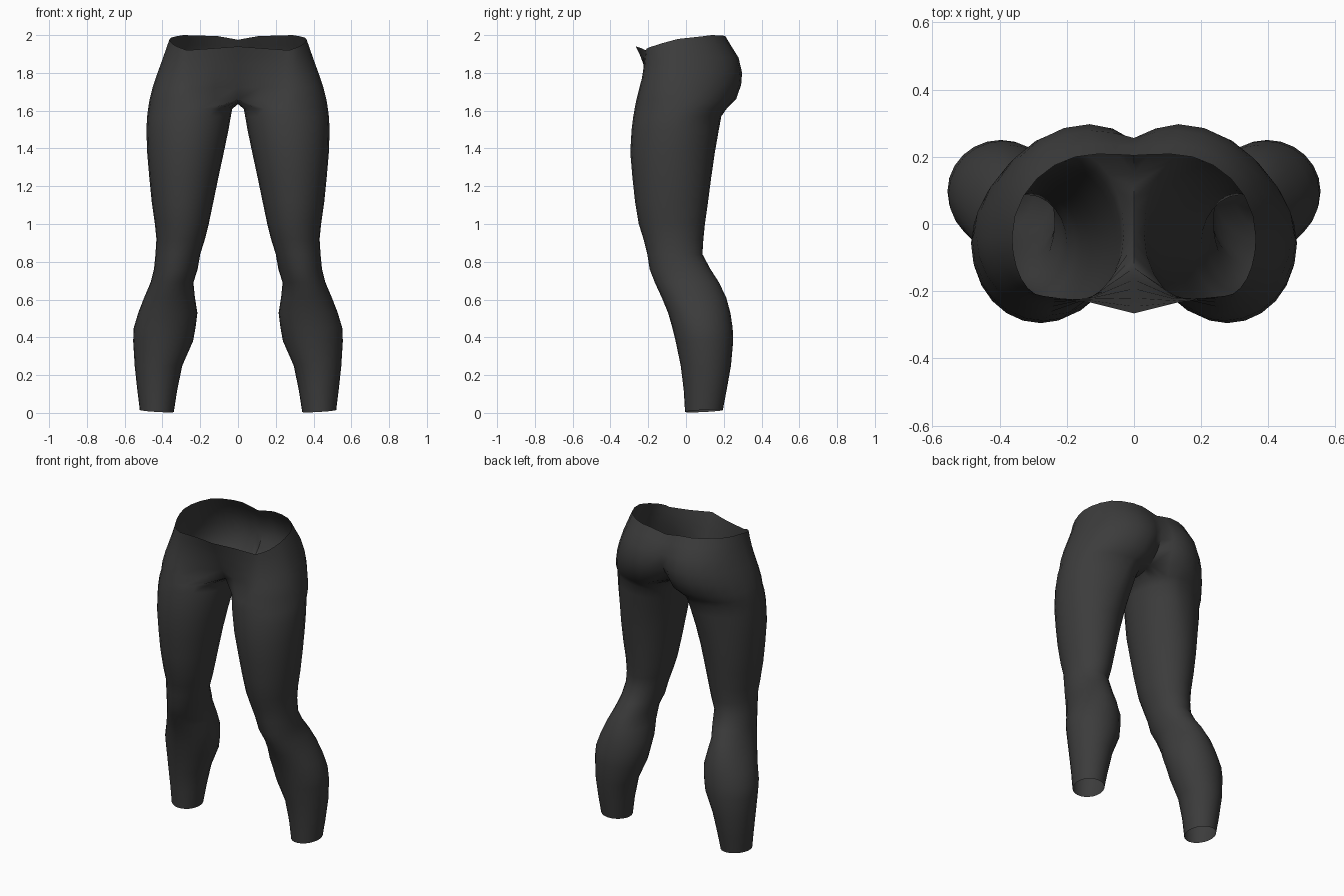
import bpy, bmesh, math

if "Cube" in bpy.data.objects:
    bpy.data.objects.remove(bpy.data.objects["Cube"])

N = 24          # points around a leg; 0..16 also run round the half pelvis
HALF = 16       # last pelvis point (back centre); 17..23 lie on the crotch seam

# z, inner x, outer x, front y, back y
LEG = [
    (0.01, .340, .520, -.005, .195), (0.12, .322, .533, -.012, .215),
    (0.25, .295, .547, -.028, .238), (0.38, .238, .555, -.055, .250),
    (0.45, .225, .552, -.072, .247), (0.53, .215, .528, -.095, .235),
    (0.61, .228, .497, -.128, .213), (0.69, .236, .463, -.165, .175),
    (0.76, .214, .445, -.192, .130), (0.84, .200, .437, -.205, .087),
    (0.92, .175, .432, -.225, .092), (1.00, .155, .440, -.250, .100),
    (1.12, .130, .457, -.270, .117), (1.25, .103, .470, -.284, .134),
    (1.38, .075, .481, -.295, .153), (1.50, .050, .485, -.288, .174),
    (1.57, .038, .481, -.279, .187), (1.61, .030, .476, -.272, .215),
]
# t, outer x, front x, back x, front y, back y, front centre y, back centre y
PELVIS = [
    (0.00, .468, .25, .150, -.262, .265, -.130, .150),
    (0.23, .449, .25, .135, -.247, .292, -.165, .215),
    (0.42, .428, .25, .132, -.234, .297, -.192, .248),
    (0.66, .400, .25, .130, -.224, .278, -.220, .256),
    (0.85, .379, .26, .120, -.218, .238, -.245, .230),
    (1.00, .362, .27, .110, -.214, .208, -.266, .204),
]
# waist hem height by point index
HEM = [(0, 1.94), (2, 1.92), (5, 1.945), (8, 1.98), (11, 2.0), (14, 1.995), (16, 1.975)]


def lerp(table, v):
    for (a, p), (b, q) in zip(table, table[1:]):
        if v <= b:
            return p + (q - p) * max(0, v - a) / (b - a)
    return table[-1][1]


def loop_point(i, xi, xo, xf, xb, yf, yb, cy):
    """Rounded section whose front and back peaks may sit at different x."""
    a = math.radians(60 + 15 * i)          # 90 = front, 180 = outer, 270 = back
    s, c = math.sin(a), -math.cos(a)
    peak_x, peak_y = (xf, yf) if s > 0 else (xb, yb)
    side = xo if c > 0 else xi
    return peak_x + (side - peak_x) * abs(c), cy + (peak_y - cy) * abs(s)


def leg_ring(z, xi, xo, yf, yb):
    mid, cy = (xi + xo) / 2, (yf + yb) / 2
    xb = mid - lerp([(0, 0), (1.3, 0), (1.61, .07)], z)
    ring = []
    for i in range(N):
        x, y = loop_point(i, xi, xo, mid, xb, yf, yb, cy)
        tilt = .06 * (x - mid) + .05 * (y - cy) if z < .05 else 0
        ring.append((x, y, max(0, z + tilt)))
    return ring


def pelvis_ring(t, xo, xf, xb, yf, yb, yfc, ybc):
    ring = []
    for i in range(HALF + 1):
        x, y = loop_point(i, 0, xo, xf, xb, yf, yb, -.04)
        if i < 2:                          # front peak to belly centre
            k = math.sin(math.radians(15 * (2 - i))) * 2
            x, y = xf * (1 - k), yf + (yfc - yf) * k ** 1.5
        elif i > 14:                       # buttock peak to cleft
            k = math.sin(math.radians(15 * (i - 14))) * 2
            x, y = xb * (1 - k), yb + (ybc - yb) * k ** 2
        base = 1.66
        ring.append((x, y, base + (lerp(HEM, i) - base) * t))
    return ring


bm = bmesh.new()


def build_side(sign):
    def add(ring):
        return [bm.verts.new((sign * x, y, z)) for x, y, z in ring]

    def bridge(a, b, count, closed):
        for i in range(count if closed else count - 1):
            j = (i + 1) % count
            f = [a[i], a[j], b[j], b[i]]
            bm.faces.new(f if sign > 0 else f[::-1])

    legs = [add(leg_ring(*row)) for row in LEG]
    rows = [pelvis_ring(*row) for row in PELVIS]
    # crotch seam along the centre, back to front
    front, back = rows[0][0][1], rows[0][HALF][1]
    seam = []
    for k in range(1, N - HALF):
        u = k / (N - HALF)
        seam.append((0, back + (front - back) * u, 1.66 - .025 * math.sin(math.pi * u)))
    pelvis = [add(rows[0] + seam)] + [add(r) for r in rows[1:]]
    for a, b in zip(legs, legs[1:] + pelvis[:1]):
        bridge(a, b, N, True)
    for a, b in zip(pelvis, pelvis[1:]):
        bridge(a, b, HALF + 1, False)


build_side(1)
build_side(-1)
bmesh.ops.remove_doubles(bm, verts=bm.verts, dist=.0005)
bmesh.ops.recalc_face_normals(bm, faces=bm.faces)
# outer skin faces outward: the leftmost face must point to -x
left = min(bm.faces, key=lambda f: f.calc_center_median().x)
if left.normal.x > 0:
    bmesh.ops.reverse_faces(bm, faces=bm.faces)

mesh = bpy.data.meshes.new("leggings")
bm.to_mesh(mesh)
bm.free()
leggings = bpy.data.objects.new("leggings", mesh)
bpy.context.collection.objects.link(leggings)

# single dark fabric colour
fabric = bpy.data.materials.new("dark grey fabric")
fabric.diffuse_color = (.045, .045, .045, 1)
fabric.use_nodes = True
fabric.node_tree.nodes["Principled BSDF"].inputs["Base Color"].default_value = fabric.diffuse_color
mesh.materials.append(fabric)

bpy.context.view_layer.objects.active = leggings
leggings.select_set(True)
bpy.ops.object.shade_smooth_by_angle(angle=math.radians(65))
